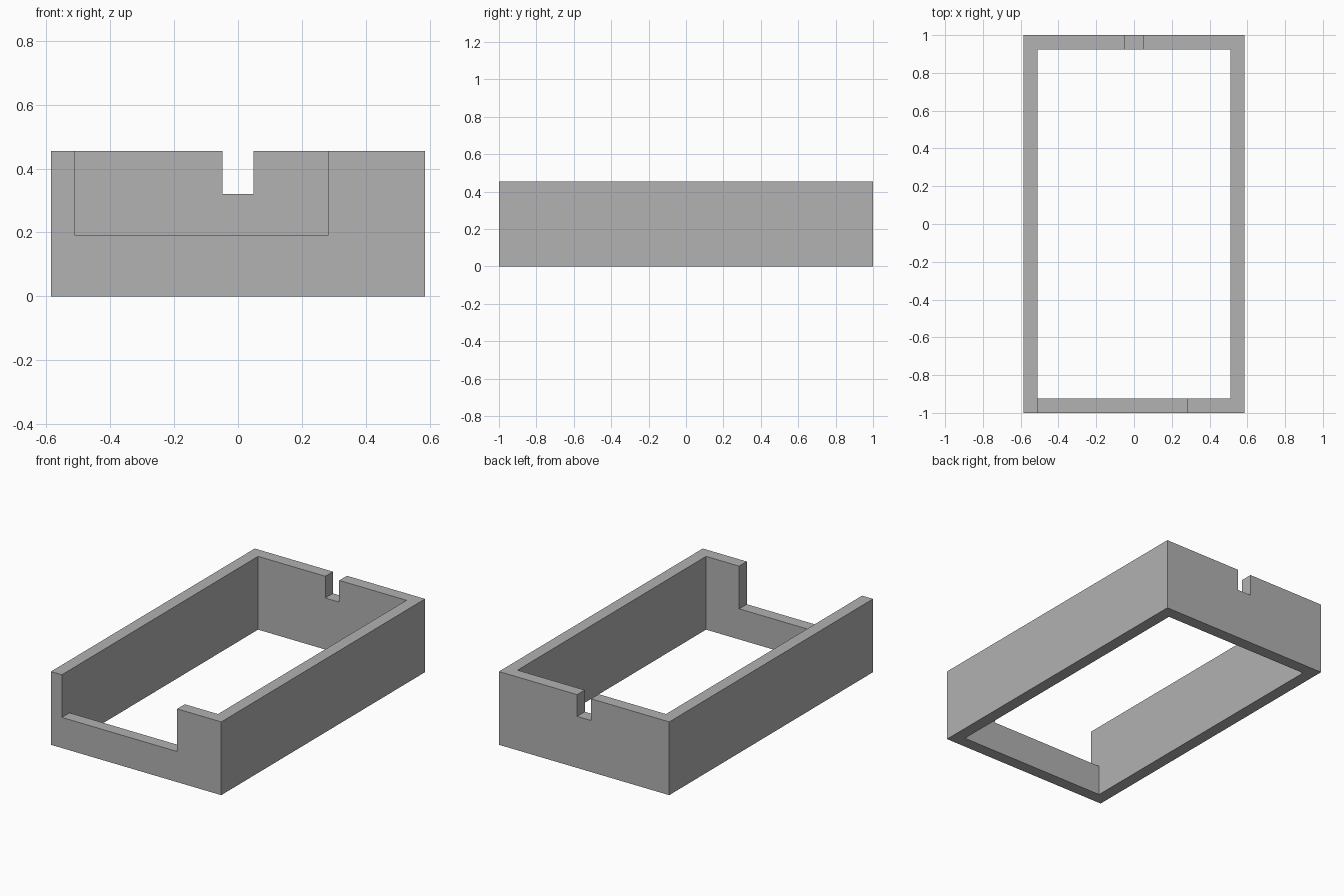
import bpy
from mathutils import Vector

default = bpy.data.objects.get("Cube")
if default:
    bpy.data.objects.remove(default, do_unlink=True)

# Overall sizes
HALF_X, HALF_Y, HEIGHT = 0.585, 1.0, 0.455
WALL = 0.075
IN_X, IN_Y = HALF_X - WALL, HALF_Y - WALL
OVER = 0.2  # how far cutters overshoot the body


def box(name, low, high):
    """Axis-aligned box between two corners."""
    low, high = Vector(low), Vector(high)
    bpy.ops.mesh.primitive_cube_add(size=1)
    obj = bpy.context.object
    obj.name = name
    for v in obj.data.vertices:
        v.co = (low + high) / 2 + v.co * (high - low)
    return obj


def carve(body, name, low, high):
    """Cut a box out of the body, then discard the cutter."""
    cutter = box(name, low, high)
    cutter.hide_render = True
    mod = body.modifiers.new(name, "BOOLEAN")
    mod.operation = "DIFFERENCE"
    mod.solver = "EXACT"
    mod.object = cutter
    bpy.context.view_layer.objects.active = body
    bpy.ops.object.modifier_apply(modifier=name)
    bpy.data.objects.remove(cutter, do_unlink=True)


# Rectangular frame, open at top and bottom
frame = box("frame", (-HALF_X, -HALF_Y, 0), (HALF_X, HALF_Y, HEIGHT))
carve(frame, "cavity", (-IN_X, -IN_Y, -OVER), (IN_X, IN_Y, HEIGHT + OVER))

# Wide off-centre opening in the front wall
carve(frame, "front_opening", (-IN_X, -HALF_Y - OVER, 0.19),
      (0.282, -IN_Y + OVER, HEIGHT + OVER))

# Narrow slot in the middle of the back wall
carve(frame, "back_slot", (-0.048, IN_Y - OVER, 0.32),
      (0.048, HALF_Y + OVER, HEIGHT + OVER))

# Single plain grey
grey = bpy.data.materials.new("grey")
grey.use_nodes = True
colour = (0.445, 0.445, 0.445, 1)
grey.diffuse_color = colour
grey.node_tree.nodes["Principled BSDF"].inputs["Base Color"].default_value = colour
frame.data.materials.clear()
frame.data.materials.append(grey)
for face in frame.data.polygons:
    face.material_index = 0
    face.use_smooth = False
